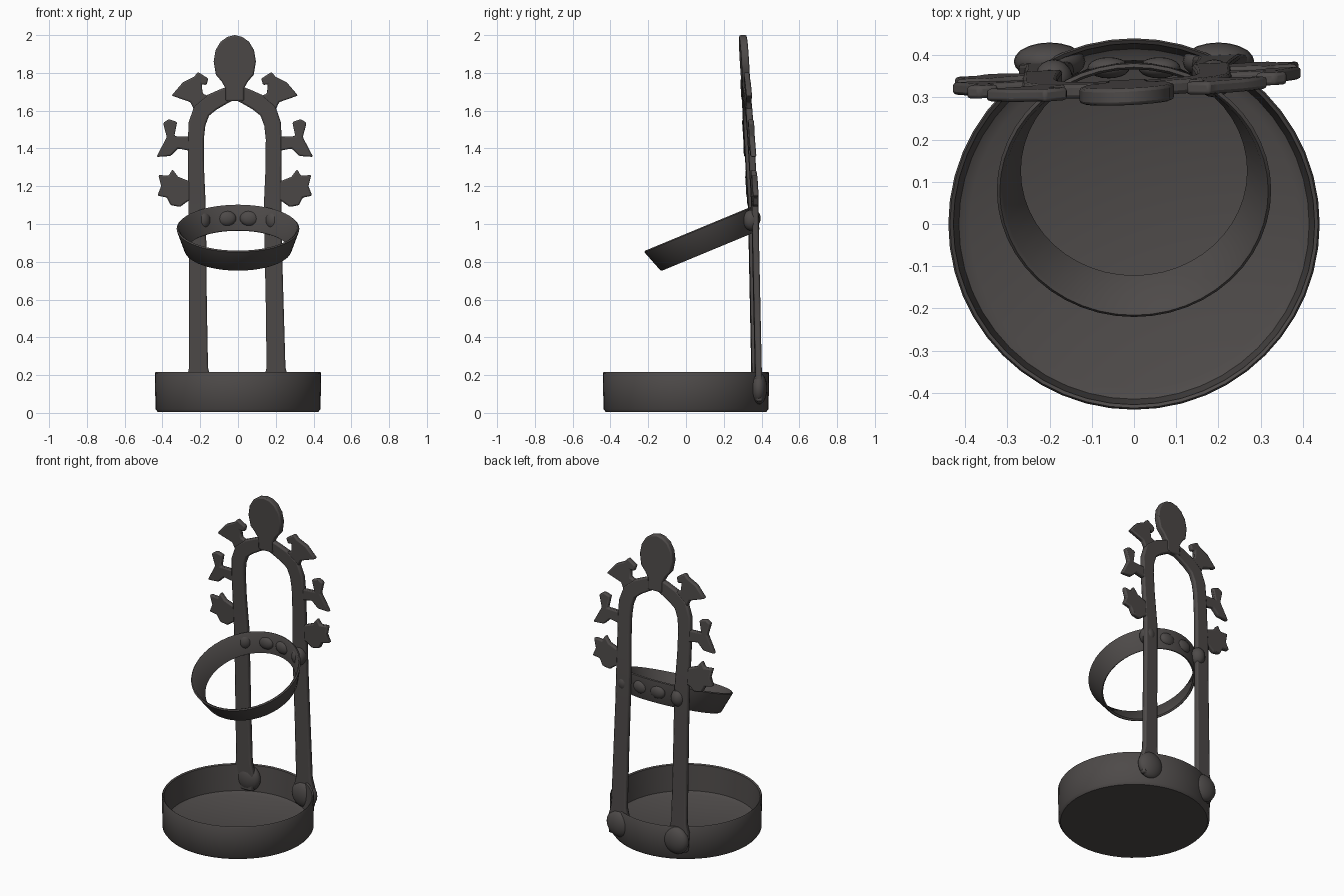
import bpy, bmesh, math
from mathutils import Matrix, Vector

cube = bpy.data.objects.get("Cube")
if cube:
    bpy.data.objects.remove(cube)

iron = bpy.data.materials.new("dark iron")
iron.use_nodes = True
COLOUR = (0.075, 0.068, 0.066, 1)
iron.diffuse_color = COLOUR
iron.node_tree.nodes["Principled BSDF"].inputs["Base Color"].default_value = COLOUR


def finish(name, bm, angle=40, bevel=0):
    bmesh.ops.recalc_face_normals(bm, faces=bm.faces)
    mesh = bpy.data.meshes.new(name)
    bm.to_mesh(mesh)
    bm.free()
    mesh.materials.append(iron)
    ob = bpy.data.objects.new(name, mesh)
    bpy.context.collection.objects.link(ob)
    if bevel:
        mod = ob.modifiers.new("rounded edges", "BEVEL")
        mod.width, mod.segments = bevel, 2
        mod.limit_method = "ANGLE"
        mod.angle_limit = math.radians(40)
    bpy.ops.object.select_all(action="DESELECT")
    ob.select_set(True)
    bpy.context.view_layer.objects.active = ob
    bpy.ops.object.shade_smooth_by_angle(angle=math.radians(angle))
    return ob


def lathe(name, profile, closed, matrix=Matrix()):
    bm = bmesh.new()
    verts = [bm.verts.new((r, 0, z)) for r, z in profile]
    pairs = list(zip(verts, verts[1:])) + ([(verts[-1], verts[0])] if closed else [])
    edges = [bm.edges.new(p) for p in pairs]
    bmesh.ops.spin(bm, geom=verts + edges, cent=(0, 0, 0), axis=(0, 0, 1),
                   angle=math.tau, steps=48)
    bmesh.ops.remove_doubles(bm, verts=bm.verts, dist=0.0005)
    bmesh.ops.transform(bm, matrix=matrix, verts=bm.verts)
    return finish(name, bm)


def place(x, y, z):
    """Lean the flat back frame backwards, to the side and around z."""
    lean = 0.378 - 0.023 * z / 1.1 if z < 1.1 else 0.355 - 0.06 * (z - 1.1)
    return Vector((x - 0.017 * min(z / 1.1, 1), y + lean + 0.045 * x, z))


def plate(name, outline, thick=0.034):
    bm = bmesh.new()
    face = bm.faces.new([bm.verts.new((x, -thick / 2, z)) for x, z in outline])
    new = bmesh.ops.extrude_face_region(bm, geom=[face])["geom"]
    bmesh.ops.translate(bm, vec=(0, thick, 0),
                        verts=[g for g in new if isinstance(g, bmesh.types.BMVert)])
    for v in bm.verts:
        v.co = place(*v.co)
    return finish(name, bm, bevel=0.008)


def blob(name, centre, size):
    bm = bmesh.new()
    bmesh.ops.create_uvsphere(bm, u_segments=20, v_segments=12, radius=1)
    bmesh.ops.transform(bm, verts=bm.verts,
                        matrix=Matrix.Translation(centre) @ Matrix.Diagonal((*size, 1)))
    return finish(name, bm, 180)


# Drip tray
lathe("drip_tray", [(0, 0.005), (0.425, 0.005), (0.437, 0.02), (0.44, 0.21),
                    (0.436, 0.216), (0.428, 0.21), (0.415, 0.05), (0.39, 0.035),
                    (0, 0.03)], False)

# Tilted, tapered holding ring
tilt = Matrix.Translation((0, 0.08, 0.975)) @ Matrix.Rotation(math.radians(22.5), 4, "X")
lathe("holding_ring", [(0.325, 0), (0.318, 0.006), (0.31, 0), (0.268, -0.12),
                       (0.276, -0.126), (0.284, -0.12)], True, tilt)

# Two posts joined by a pointed arch: centre x, centre z, half width
half = [(0.205, 0.06, 0.06), (0.205, 0.18, 0.065), (0.205, 0.24, 0.05),
        (0.203, 0.6, 0.047), (0.2, 0.9, 0.046), (0.2, 1.1, 0.046),
        (0.205, 1.3, 0.042), (0.206, 1.45, 0.042), (0.2, 1.53, 0.045),
        (0.175, 1.6, 0.047), (0.12, 1.645, 0.046), (0.06, 1.675, 0.042)]
path = [(-x, z, w) for x, z, w in half] + [(0, 1.7, 0.042)] + half[::-1]
bm = bmesh.new()
rings = []
for i, (x, z, w) in enumerate(path):
    a, b = path[max(i - 1, 0)], path[min(i + 1, len(path) - 1)]
    along = Vector((b[0] - a[0], 0, b[1] - a[1])).normalized()
    side = Vector((-along.z, 0, along.x)) * w
    mid, d = Vector((x, 0, z)), Vector((0, 0.017, 0))
    corners = (mid - side - d, mid + side - d, mid + side + d, mid - side + d)
    rings.append([bm.verts.new(place(*c)) for c in corners])
for r, s in zip(rings, rings[1:]):
    for k in range(4):
        n = (k + 1) % 4
        bm.faces.new((r[k], r[n], s[n], s[k]))
bm.faces.new(rings[0])
bm.faces.new(rings[-1])
finish("arched_frame", bm, bevel=0.009)

# Finial on the arch peak
bud = [(0.05, 1.65), (0.05, 1.72), (0.07, 1.755), (0.1, 1.79), (0.112, 1.86),
       (0.102, 1.92), (0.075, 1.965), (0.04, 1.99)]
plate("peak_finial", bud + [(0, 2.0)] + [(-x, z) for x, z in bud[::-1]], 0.04)

# Leaf ornaments along both sides
leaves = {
    "lower_leaf": [(0.2, 1.22), (0.25, 1.23), (0.3, 1.25), (0.33, 1.29), (0.35, 1.255),
                   (0.405, 1.26), (0.39, 1.2), (0.41, 1.15), (0.36, 1.14),
                   (0.34, 1.1), (0.29, 1.09), (0.25, 1.12), (0.2, 1.13)],
    "middle_leaf": [(0.2, 1.46), (0.32, 1.465), (0.305, 1.54), (0.35, 1.555),
                    (0.38, 1.535), (0.36, 1.46), (0.415, 1.355), (0.34, 1.36),
                    (0.3, 1.4), (0.2, 1.38)],
    "upper_leaf": [(0.2, 1.57), (0.235, 1.645), (0.335, 1.68), (0.275, 1.75),
                   (0.215, 1.78), (0.195, 1.805), (0.14, 1.77), (0.15, 1.735),
                   (0.175, 1.74), (0.17, 1.69), (0.12, 1.67), (0.14, 1.61)],
}
for sign, label in ((1, "left"), (-1, "right")):
    for name, outline in leaves.items():
        plate(f"{label}_{name}", [(sign * x, z) for x, z in outline], 0.03)
    # Weld lumps at the tray and at the ring
    blob(f"{label}_foot_weld", (sign * 0.2, 0.385, 0.13), (0.085, 0.045, 0.085))
    blob(f"{label}_ring_weld", (sign * 0.19, 0.345, 1.02), (0.045, 0.045, 0.055))
    blob(f"{label}_ring_lump", (sign * 0.06, 0.37, 1.03), (0.05, 0.025, 0.04))
